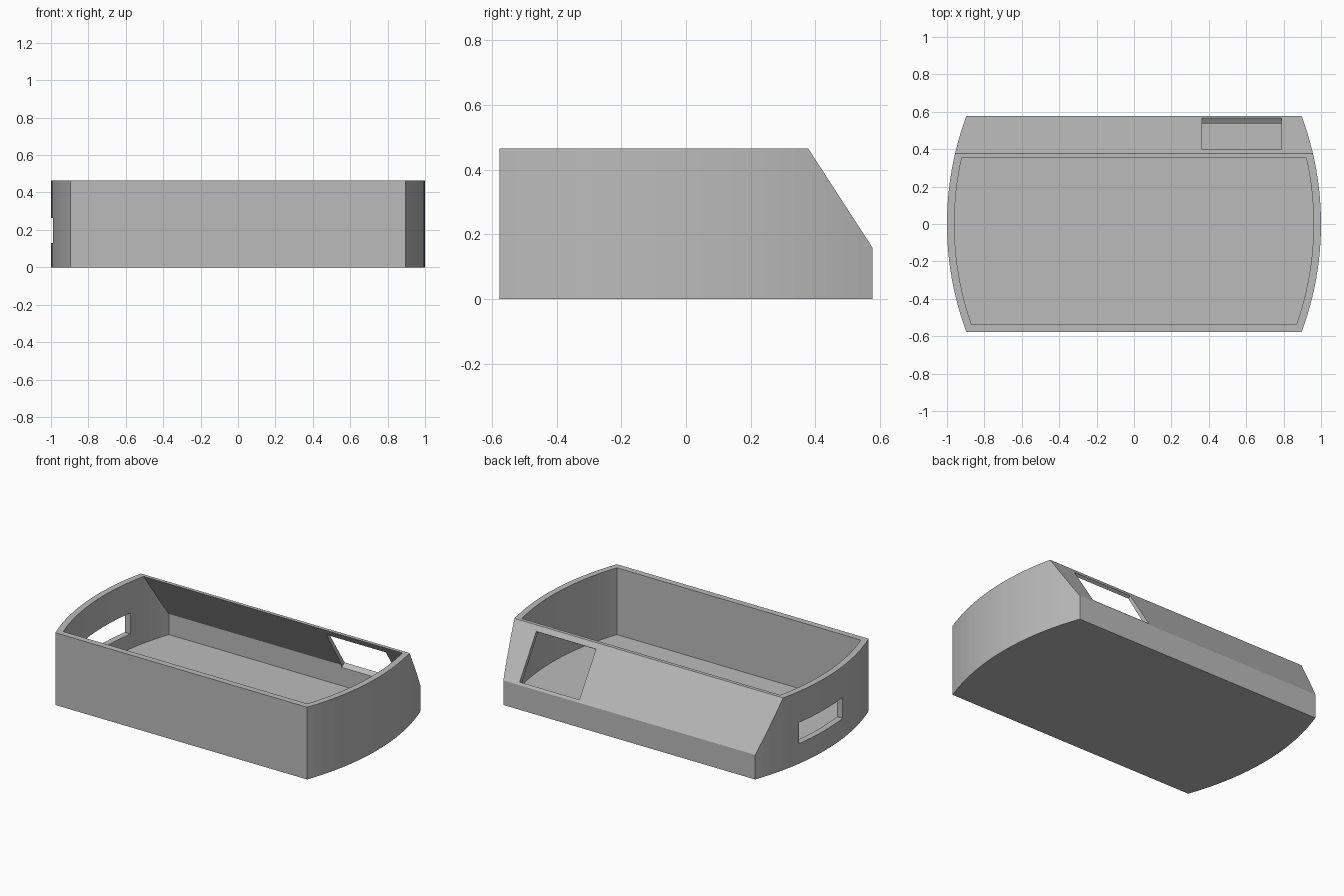
import bpy, bmesh, math
from mathutils import Matrix, Vector

cube = bpy.data.objects.get("Cube")
if cube:
    bpy.data.objects.remove(cube, do_unlink=True)

HEIGHT, HALF_DEPTH, WALL, FLOOR = 0.465, 0.577, 0.04, 0.035
RADIUS = 1.66              # bowed end walls
CENTRE = RADIUS - 1.0
SEGMENTS = 24

grey = bpy.data.materials.new("light grey")
grey.use_nodes = True
colour = (0.5, 0.5, 0.5, 1)
grey.diffuse_color = colour
grey.node_tree.nodes["Principled BSDF"].inputs["Base Color"].default_value = colour


def finish(bm, name):
    bmesh.ops.recalc_face_normals(bm, faces=bm.faces[:])
    mesh = bpy.data.meshes.new(name)
    bm.to_mesh(mesh)
    bm.free()
    mesh.materials.append(grey)
    obj = bpy.data.objects.new(name, mesh)
    bpy.context.collection.objects.link(obj)
    return obj


def bowed_block(name, radius, half_depth, z0, z1, slope_top, slope_bottom):
    """Prism with bowed ends and a chamfered back, slope given as (y, z) pairs."""
    bm = bmesh.new()
    ys = [half_depth * (2 * i / SEGMENTS - 1) for i in range(SEGMENTS + 1)]
    right = [(math.sqrt(radius ** 2 - y * y) - CENTRE, y) for y in ys]
    outline = right + [(-x, y) for x, y in reversed(right)]
    base = bm.faces.new([bm.verts.new((x, y, z0)) for x, y in outline])
    top = bmesh.ops.extrude_face_region(bm, geom=[base])["geom"]
    verts = [v for v in top if isinstance(v, bmesh.types.BMVert)]
    bmesh.ops.translate(bm, verts=verts, vec=(0, 0, z1 - z0))
    # slice off the upper back edge and close the cut
    dy, dz = slope_bottom[0] - slope_top[0], slope_bottom[1] - slope_top[1]
    cut = bmesh.ops.bisect_plane(
        bm, geom=bm.verts[:] + bm.edges[:] + bm.faces[:], dist=1e-6,
        plane_co=(0, *slope_top), plane_no=Vector((0, -dz, dy)).normalized(),
        clear_outer=True)["geom_cut"]
    edges = [e for e in cut if isinstance(e, bmesh.types.BMEdge)]
    bmesh.ops.contextual_create(bm, geom=edges)
    return finish(bm, name)


def box_cutter(name, size, location, tilt=0.0):
    bm = bmesh.new()
    matrix = (Matrix.Translation(location) @ Matrix.Rotation(tilt, 4, 'X')
              @ Matrix.Diagonal((*size, 1)))
    bmesh.ops.create_cube(bm, size=1, matrix=matrix)
    return finish(bm, name)


# Outer body
slope_top, slope_bottom = (0.378, HEIGHT), (HALF_DEPTH, 0.158)
case = bowed_block("open_case", RADIUS, HALF_DEPTH, 0, HEIGHT,
                   slope_top, slope_bottom)

# Hollow interior, end wall slot and sloped back window
cavity = bowed_block("cavity_cutter", RADIUS - WALL, HALF_DEPTH - WALL,
                     FLOOR, HEIGHT + 0.1, (0.355, HEIGHT), (0.537, 0.168))
slot = box_cutter("slot_cutter", (0.3, 0.43, 0.135), (-0.95, 0.035, 0.197))
tilt = -math.atan2(slope_top[1] - slope_bottom[1], slope_bottom[0] - slope_top[0])
window = box_cutter("window_cutter", (0.425, 0.311, 0.16),
                    (0.575, 0.482, 0.303), tilt)

bpy.context.view_layer.objects.active = case
for cutter in (cavity, slot, window):
    cutter.hide_render = True
    mod = case.modifiers.new(cutter.name, 'BOOLEAN')
    mod.operation = 'DIFFERENCE'
    mod.solver = 'EXACT'
    mod.object = cutter
    bpy.ops.object.modifier_apply(modifier=mod.name)
    bpy.data.objects.remove(cutter, do_unlink=True)
